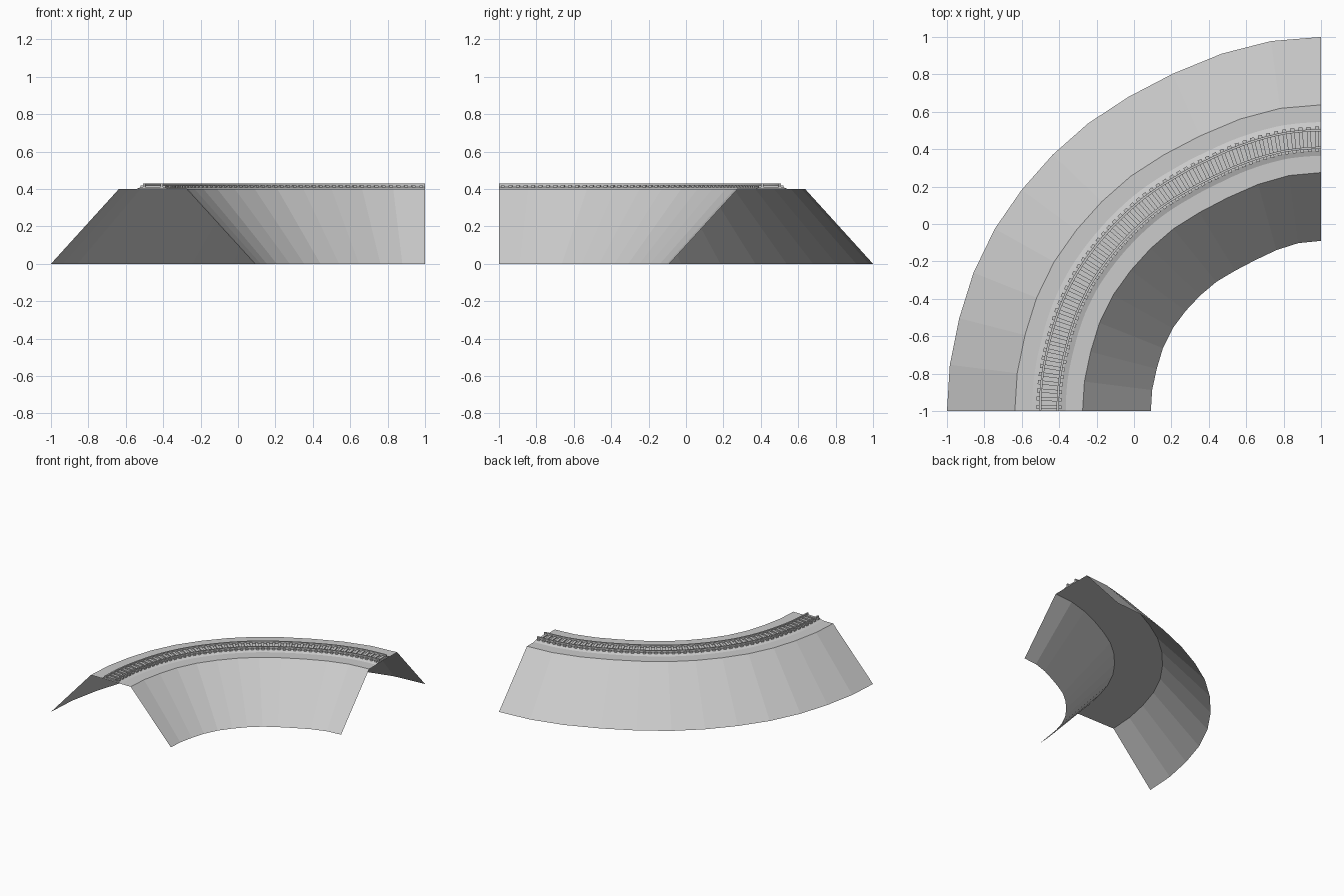
import bpy
import bmesh
from math import cos, sin, radians

cube = bpy.data.objects.get("Cube")
if cube:
    bpy.data.objects.remove(cube, do_unlink=True)

# One plain grey for everything
grey = bpy.data.materials.new("stone_grey")
grey.use_nodes = True
grey.diffuse_color = (0.6, 0.6, 0.6, 1)
bsdf = grey.node_tree.nodes["Principled BSDF"]
bsdf.inputs["Base Color"].default_value = (0.6, 0.6, 0.6, 1)
bsdf.inputs["Roughness"].default_value = 0.9

# Path of the bend: angle in degrees and small radius change at each station
PATH = [(0, 0), (7.1, 0), (14.4, -.003), (21.7, 0), (29.2, -.002),
        (36.5, -.01), (43.7, -.016), (51, -.021), (58.5, -.03),
        (66.3, -.03), (74.5, -.017), (82.3, -.004), (90, 0)]


def point(angle, radius, z):
    a = radians(angle)
    return (1 - radius * cos(a), -1 + radius * sin(a), z)


def shift_at(angle):
    """Radius change anywhere along the path."""
    for (a0, s0), (a1, s1) in zip(PATH, PATH[1:]):
        if angle <= a1:
            return s0 + (s1 - s0) * (angle - a0) / (a1 - a0)
    return 0


def finish(name, bm):
    mesh = bpy.data.meshes.new(name)
    bm.to_mesh(mesh)
    bm.free()
    mesh.materials.append(grey)
    obj = bpy.data.objects.new(name, mesh)
    bpy.context.collection.objects.link(obj)
    return obj


def sweep(name, profile, stations, caps=True):
    """Sweep a profile, listed from outer to inner side, round the bend."""
    bm = bmesh.new()
    rows = [[bm.verts.new(point(a, r + s, z)) for r, z in profile]
            for a, s in stations]
    for near, far in zip(rows, rows[1:]):
        for j in range(len(profile) - 1):
            bm.faces.new((near[j], near[j + 1], far[j + 1], far[j]))
    if caps:
        bm.faces.new(rows[0][::-1])
        bm.faces.new(rows[-1])
    return finish(name, bm)


# Embankment: an open shell with two slopes and a flat crown
sweep("embankment", [(2, 0), (1.637, .4), (1.275, .4), (.91, 0)], PATH, caps=False)

# Finer path for the track
STEPS = 48
fine = [(90 * i / STEPS, shift_at(90 * i / STEPS)) for i in range(STEPS + 1)]

# Ballast bed
sweep("ballast", [(1.545, .4), (1.515, .411), (1.395, .411), (1.365, .4)], fine)

# Rails
for side, r in (("outer", 1.502), ("inner", 1.408)):
    w = .006
    sweep(side + "_rail",
          [(r + w, .411), (r + w, .43), (r - w, .43), (r - w, .411)], fine)

# Sleepers, all in one object
SLEEPERS = 54
bm = bmesh.new()
for i in range(SLEEPERS):
    mid = 90 * (i + .5) / SLEEPERS
    half = 90 / SLEEPERS * .25
    shift = shift_at(mid)
    low, high = [[bm.verts.new(point(mid + d * half, r + shift, z))
                  for d, r in ((-1, 1.522), (-1, 1.388), (1, 1.388), (1, 1.522))]
                 for z in (.405, .42)]
    bm.faces.new(high)
    bm.faces.new(low[::-1])
    for k in range(4):
        n = (k + 1) % 4
        bm.faces.new((low[k], low[n], high[n], high[k]))
finish("sleepers", bm)
